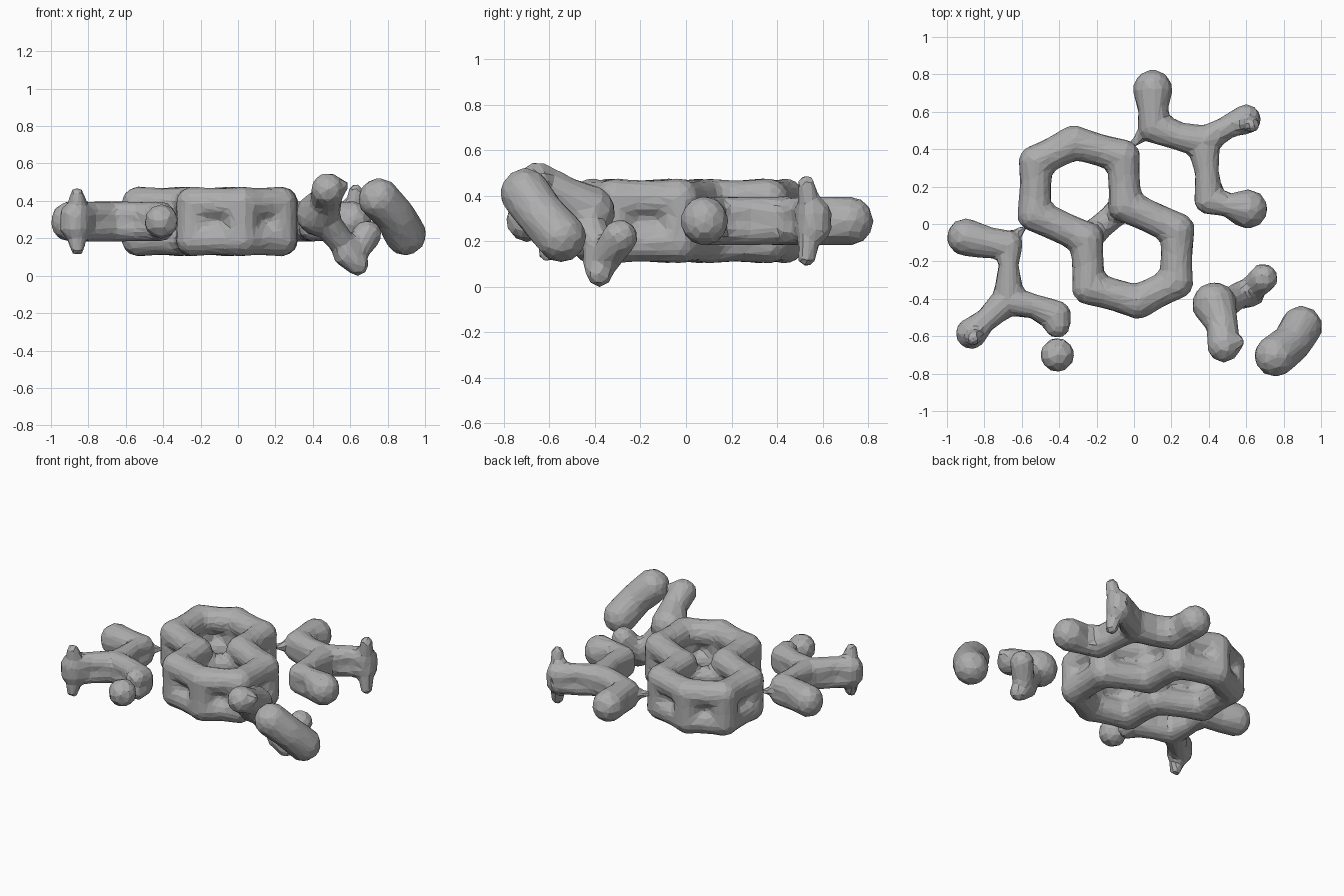
import bpy, bmesh
from mathutils import Vector, Matrix

if "Cube" in bpy.data.objects:
    bpy.data.objects.remove(bpy.data.objects["Cube"])

gray = bpy.data.materials.new("plain gray")
gray.use_nodes = True
gray.diffuse_color = (0.42, 0.42, 0.42, 1)
gray.node_tree.nodes["Principled BSDF"].inputs["Base Color"].default_value = gray.diffuse_color

MID = 0.29     # height of the middle plane
REACH = 0.108  # half height of the branches


def ball(bm, point, radius):
    bmesh.ops.create_icosphere(bm, subdivisions=2, radius=radius * 1.03,
                               matrix=Matrix.Translation(point))


def limb(bm, points, closed=False, waist=1.0):
    """Run overlapping balls along (x, y, z, radius) points; waist thins each span."""
    pairs = list(zip(points, points[1:] + points[:1]))
    for a, b in pairs if closed else pairs[:-1]:
        va, vb = Vector(a[:3]), Vector(b[:3])
        steps = max(2, round((vb - va).length / 0.03))
        for i in range(steps + 1):
            t = i / steps
            radius = (a[3] * (1 - t) + b[3] * t) * (1 - (1 - waist) * 4 * t * (1 - t))
            ball(bm, va.lerp(vb, t), radius)


def stacked_limb(bm, *points):
    """Two layers of a flat limb, so that thin spans keep the full branch height."""
    for side in (-1, 1):
        limb(bm, [(x, y, MID + side * max(0, REACH - r), r) for x, y, r in points])


def link(bm, a, b):
    """Thin taper pointing at the double ring."""
    limb(bm, [(*a, MID, 0.04), (*b, MID, 0.025)])


def prongs(bm, base, tip, rise):
    """Upright spikes above and below a branch end."""
    for side in (-1, 1):
        limb(bm, [(*base, MID, 0.06), (*tip, MID + side * rise, 0.042)])


def blob(name, bm):
    """Fuse the balls into one faceted skin."""
    mesh = bpy.data.meshes.new(name)
    bm.to_mesh(mesh)
    bm.free()
    mesh.materials.append(gray)
    obj = bpy.data.objects.new(name, mesh)
    bpy.context.collection.objects.link(obj)
    fuse = obj.modifiers.new("fuse", 'REMESH')
    fuse.mode = 'VOXEL'
    fuse.voxel_size = 0.02
    soften = obj.modifiers.new("soften", 'SMOOTH')
    soften.iterations = 2
    facet = obj.modifiers.new("facet", 'DECIMATE')
    facet.ratio = 0.14


# Fused double ring: two stacked outlines joined by posts at the corners
centre = Vector((-0.15, 0.01))
half = [Vector(p) for p in ((-0.045, 0.10), (-0.06, 0.36), (-0.32, 0.435),
                            (-0.525, 0.33), (-0.53, 0.05))]
outline = half + [2 * centre - p for p in half]
bm = bmesh.new()
for side in (-1, 1):
    limb(bm, [(p.x, p.y, MID + side * 0.094, 0.094) for p in outline], closed=True, waist=0.92)
for p in outline:
    limb(bm, [(p.x, p.y, MID - 0.08, 0.092), (p.x, p.y, MID + 0.08, 0.092)])
# Sunken bridge between the two halves
a, b = outline[0], outline[5]
limb(bm, [(a.x, a.y, MID, 0.08), (b.x, b.y, MID, 0.08)], waist=0.85)
blob("double_ring", bm)

# Right branch
bm = bmesh.new()
stacked_limb(bm, (-0.90, -0.07, 0.1), (-0.78, -0.10, 0.085), (-0.67, -0.11, 0.075),
             (-0.67, -0.22, 0.055), (-0.67, -0.40, 0.085), (-0.80, -0.52, 0.06),
             (-0.87, -0.585, 0.085))
stacked_limb(bm, (-0.67, -0.41, 0.08), (-0.53, -0.44, 0.065), (-0.42, -0.49, 0.085),
             (-0.41, -0.54, 0.07))
link(bm, (-0.66, -0.09), (-0.60, -0.03))
prongs(bm, (-0.86, -0.59), (-0.86, -0.61), 0.14)
blob("right_branch", bm)

bm = bmesh.new()
ball(bm, (-0.41, -0.70, MID), 0.092)
blob("right_branch_end", bm)

# Back left branch
bm = bmesh.new()
stacked_limb(bm, (0.10, 0.72, 0.105), (0.10, 0.62, 0.08), (0.11, 0.52, 0.09),
             (0.23, 0.47, 0.075), (0.37, 0.44, 0.09), (0.39, 0.28, 0.065),
             (0.40, 0.13, 0.08), (0.50, 0.10, 0.06), (0.61, 0.08, 0.105))
stacked_limb(bm, (0.37, 0.44, 0.08), (0.50, 0.52, 0.06), (0.60, 0.56, 0.08))
link(bm, (0.07, 0.50), (0.00, 0.43))
prongs(bm, (0.61, 0.55), (0.63, 0.53), 0.16)
blob("back_left_branch", bm)

# Front left forked piece
bm = bmesh.new()
limb(bm, [(0.43, -0.43, 0.33, 0.12), (0.47, -0.53, 0.40, 0.085), (0.48, -0.65, 0.46, 0.09)])
limb(bm, [(0.48, -0.63, 0.49, 0.05), (0.56, -0.63, 0.48, 0.035)])
limb(bm, [(0.46, -0.45, 0.30, 0.08), (0.56, -0.38, 0.17, 0.07), (0.63, -0.35, 0.13, 0.07),
          (0.69, -0.29, 0.22, 0.078)])
limb(bm, [(0.58, -0.38, 0.12, 0.075), (0.64, -0.38, 0.06, 0.06)])
blob("front_left_fork", bm)

# Front left lobe
bm = bmesh.new()
limb(bm, [(0.755, -0.705, 0.41, 0.112), (0.84, -0.64, 0.32, 0.106), (0.895, -0.55, 0.22, 0.112)])
blob("front_left_lobe", bm)
